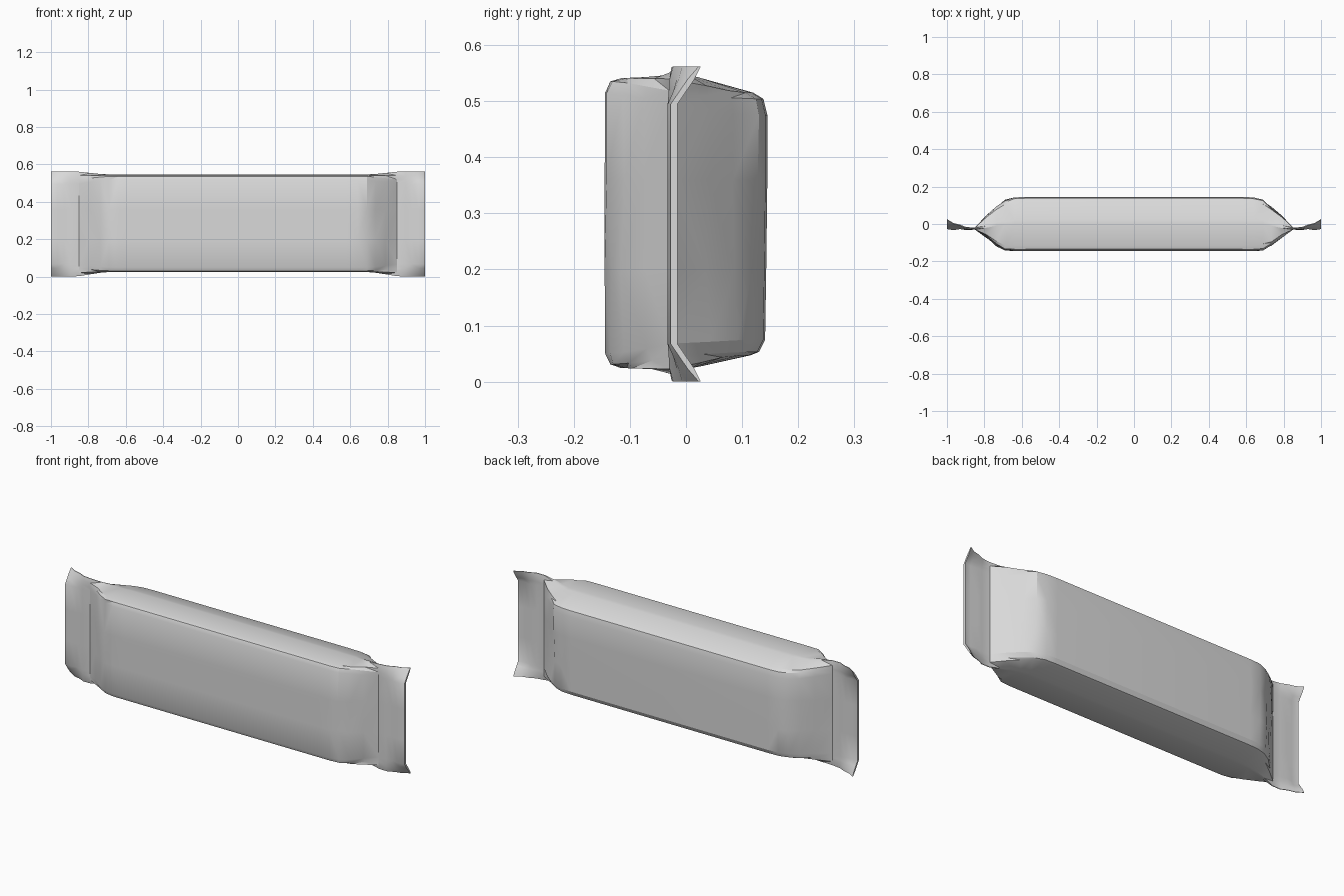
import bpy, bmesh, math, random

random.seed(4)
if "Cube" in bpy.data.objects:
    bpy.data.objects.remove(bpy.data.objects["Cube"], do_unlink=True)

# One plain wrapper colour
foil = bpy.data.materials.new("wrapper_grey")
foil.use_nodes = True
GREY = (0.7, 0.7, 0.7, 1)
foil.diffuse_color = GREY
foil.node_tree.nodes["Principled BSDF"].inputs["Base Color"].default_value = GREY

HEIGHT, SEAM_Y, HALF_FILM = 0.562, -0.024, 0.006

# Bar cross-section (y, z) from bottom fold to top fold, front and back halves
FRONT = [(0, .024), (-.115, .024), (-.135, .031), (-.144, .05), (-.145, .2),
         (-.145, .36), (-.144, .515), (-.135, .535), (-.115, .541), (0, .546)]
BACK = [(.02, .026), (.115, .047), (.13, .053), (.141, .075), (.143, .2),
        (.145, .36), (.145, .475), (.138, .504), (.12, .515), (.02, .543)]
# Where each of those points lies along the height of the pressed end
SPREAD = [0, .04, .08, .12, .35, .64, .88, .92, .96, 1]

# x, front fullness, back fullness, height blend, corner curl
END = [(1.0, 0, 0, 0, 1), (.965, 0, 0, 0, .65), (.93, 0, 0, 0, .35),
       (.895, 0, 0, 0, .12), (.85, 0, 0, .1, 0), (.79, .34, .36, .5, 0),
       (.735, .74, .66, .85, 0), (.69, .93, .88, 1, 0), (.64, 1, .98, 1, 0),
       (.58, 1, 1, 1, 0)]


def lerp(a, b, t):
    return a + (b - a) * t


def section(x, front, back, blend, curl, pleat):
    """Closed ring: up the front half, then down the back half."""
    ring = []
    for half, side, full in ((FRONT, -1, front), (BACK, 1, back)):
        pts = []
        for (y, z), f in zip(half, SPREAD):
            bend = max(0, (abs(2 * f - 1) - .76) / .24)
            film = HALF_FILM * (.3 if f in (0, 1) else 1)
            flat_y = SEAM_Y + side * film + pleat + .046 * curl * bend
            crease = random.uniform(-.006, .006) if 0 < full < .95 else 0
            pts.append((x, lerp(flat_y, y, full) + crease,
                        lerp(f * HEIGHT, z, blend)))
        ring += pts if side < 0 else pts[::-1]
    return ring


# Loft the wrapper from one pressed end to the other
rings = []
for sign in (-1, 1):
    stations = END if sign < 0 else END[::-1]
    for x, front, back, blend, curl in stations:
        pleat = .003 * math.sin(x * 90) if x > .86 else 0
        rings.append(section(sign * x, front, back, blend, curl, pleat))

bm = bmesh.new()
loops = [[bm.verts.new(p) for p in ring] for ring in rings]
for a, b in zip(loops, loops[1:]):
    for i in range(len(a)):
        j = (i + 1) % len(a)
        bm.faces.new((a[i], a[j], b[j], b[i]))

# Close both thin ends with strips between the two films
for loop in (loops[0], loops[-1]):
    n = len(loop)
    for i in range(n // 2 - 1):
        bm.faces.new((loop[i], loop[i + 1], loop[n - 2 - i], loop[n - 1 - i]))
bmesh.ops.triangulate(bm, faces=[f for f in bm.faces
                                 if abs(f.calc_center_median().x) > .6])
bmesh.ops.recalc_face_normals(bm, faces=bm.faces)

mesh = bpy.data.meshes.new("bar_wrapper")
bm.to_mesh(mesh)
bm.free()
mesh.materials.append(foil)
wrapper = bpy.data.objects.new("bar_wrapper", mesh)
bpy.context.collection.objects.link(wrapper)
bpy.context.view_layer.objects.active = wrapper
wrapper.select_set(True)
bpy.ops.object.shade_smooth_by_angle(angle=math.radians(25))
